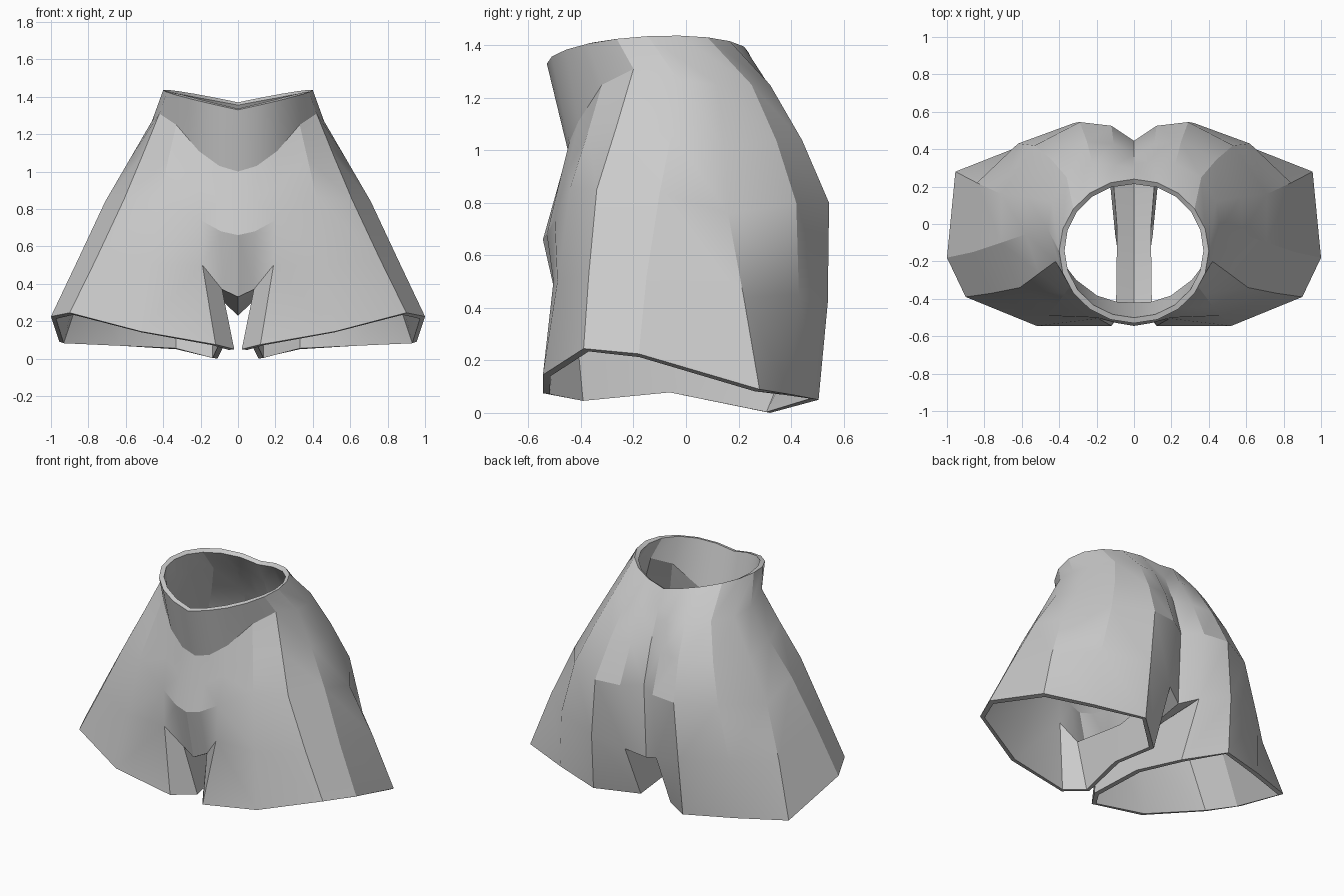
import bpy, bmesh
from math import sin, cos, pi, radians
from mathutils import Vector as V

if "Cube" in bpy.data.objects:
    bpy.data.objects.remove(bpy.data.objects["Cube"])

# Cross-sections of the right half, from front centre round the side to back centre
waist = [V((0.4*sin(t), -0.145 - 0.385*cos(t), 1.35 - 0.02*cos(t) + 0.085*sin(t)))
         for t in (pi*j/10 for j in range(11))]
waist[0].x = waist[10].x = 0

def section(*pts):
    return [V(p) for p in pts]

# Lower edge of the dipping front panel, continuing over the hips
yoke = section((0, -.45, 1.0), (.1, -.445, 1.03), (.21, -.41, 1.11), (.33, -.32, 1.25),
               (.42, -.2, 1.31), (.46, -.03, 1.27), (.44, .12, 1.25), (.36, .25, 1.25),
               (.22, .32, 1.25), (.1, .315, 1.25), (0, .295, 1.25))
# Fullest level of seat and front
hip = section((0, -.545, .66), (.09, -.53, .68), (.2, -.5, .74), (.42, -.44, .86),
              (.61, -.34, .85), (.71, -.1, .84), (.71, .16, .76), (.53, .42, .8),
              (.29, .545, .8), (.12, .525, .8), (0, .445, .8))
# Where the legs part from the body
thigh = section((0, -.47, .33), (.085, -.45, .37), (.19, -.505, .5), (.47, -.49, .5),
                (.76, -.37, .53), (.86, -.15, .52), (.84, .22, .44), (.62, .43, .45),
                (.32, .54, .42), (.115, .48, .36), (0, .42, .31))
# Leg opening: starts at the inner front corner, ends on the inside of the leg
hem = section((.02, -.4, .05), (.12, -.545, .075), (.52, -.545, .145), (.9, -.39, .245),
              (1, -.18, .225), (.955, .28, .09), (.65, .4, .07), (.33, .505, .05),
              (.11, .32, 0), (.07, -.06, .08))
# Curved in-between section
upper = [(9*u + 9*h - w - t)/16 for w, u, h, t in zip(waist, yoke, hip, thigh)]

bm = bmesh.new()
rows = [[bm.verts.new(p) for p in r] for r in (waist, yoke, upper, hip, thigh)]

def bridge(top, low):
    for j in range(len(top) - 1):
        bm.faces.new((top[j], low[j], low[j+1], top[j+1]))

# Body
for a, b in zip(rows, rows[1:]):
    bridge(a, b)

# Leg with its inner wall
L = rows[-1]
mid_edge = bm.verts.new((.075, -.02, .3))
mid = bm.verts.new((0, -.02, .23))
h = [bm.verts.new(p) for p in hem]
bridge(L[1:10] + [mid_edge, L[1]], h + [h[0]])

# Crotch strip
bm.faces.new((L[9], mid_edge, mid, L[10]))
bm.faces.new((mid_edge, L[1], L[0], mid))

mesh = bpy.data.meshes.new("shorts")
bm.to_mesh(mesh)
bm.free()
ob = bpy.data.objects.new("shorts", mesh)
bpy.context.collection.objects.link(ob)
bpy.context.view_layer.objects.active = ob
ob.select_set(True)

# Mirror the half and give the cloth thickness
mir = ob.modifiers.new("mirror", 'MIRROR')
mir.use_clip = True
sol = ob.modifiers.new("cloth", 'SOLIDIFY')
sol.thickness = 0.03
sol.offset = -1
for m in ("mirror", "cloth"):
    bpy.ops.object.modifier_apply(modifier=m)
bpy.ops.object.shade_smooth_by_angle(angle=radians(22))
